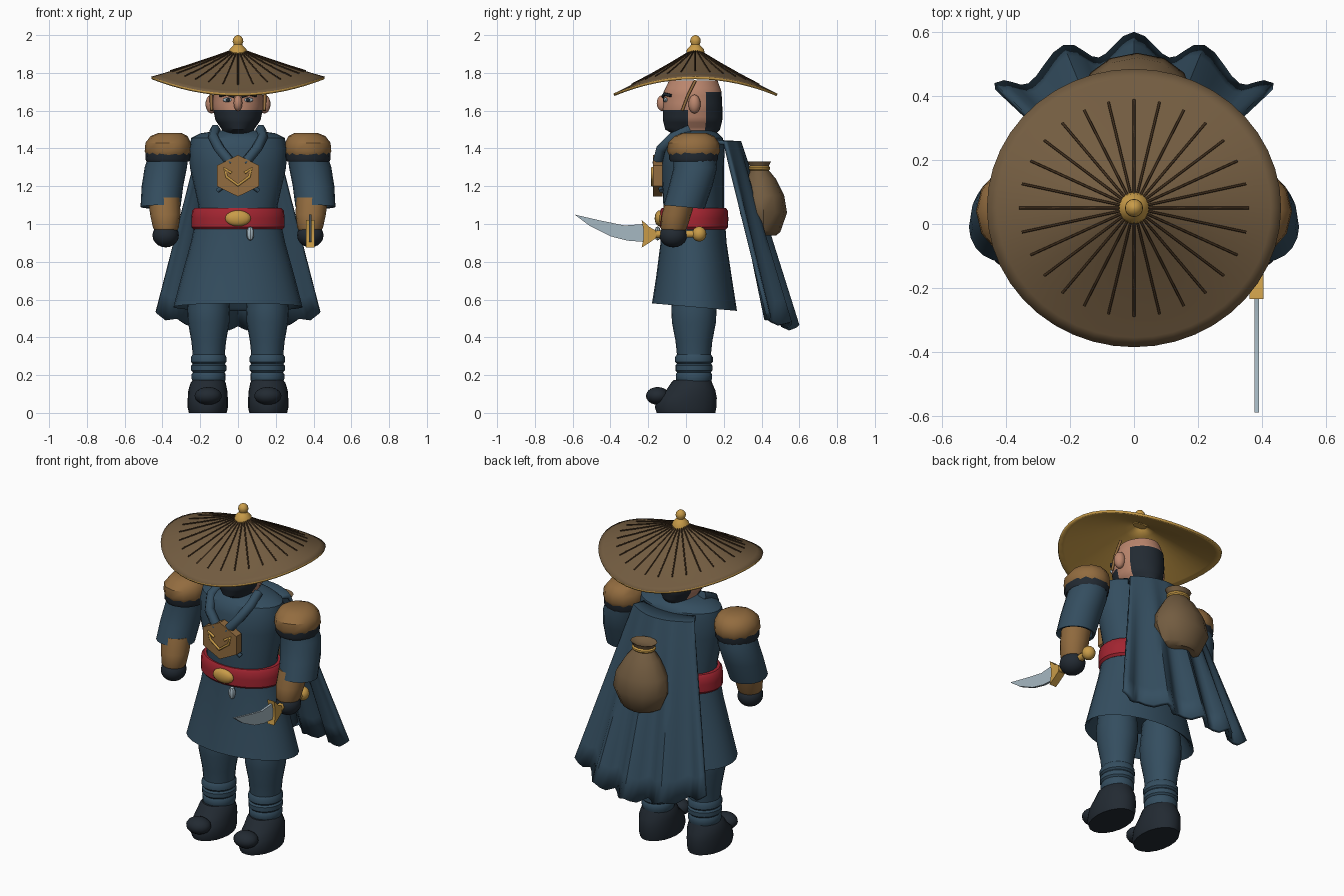
import bpy, bmesh, math
from mathutils import Vector

old = bpy.data.objects.get("Cube")
if old:
    bpy.data.objects.remove(old, do_unlink=True)

def material(name, r, g, b):
    m = bpy.data.materials.new(name)
    m.use_nodes = True
    m.diffuse_color = (r, g, b, 1)
    m.node_tree.nodes["Principled BSDF"].inputs["Base Color"].default_value = (r, g, b, 1)
    return m

BLUE = material("blue cloth", .034, .075, .115)
DARK = material("dark cloth", .016, .023, .032)
STRAW = material("brown straw", .17, .107, .052)
LEATHER = material("tan leather", .29, .15, .05)
RED = material("red sash", .36, .018, .03)
GOLD = material("gold", .58, .33, .065)
SKIN = material("skin", .5, .24, .155)
SILVER = material("steel", .38, .48, .54)
RIB = material("dark brown", .05, .027, .012)
made = []

def finish(name, bm, *mats, recalc=True):
    if recalc:
        bmesh.ops.recalc_face_normals(bm, faces=bm.faces)
    me = bpy.data.meshes.new(name)
    bm.to_mesh(me)
    bm.free()
    for m in mats:
        me.materials.append(m)
    ob = bpy.data.objects.new(name, me)
    bpy.context.collection.objects.link(ob)
    made.append(ob)
    return ob

def skin(rings, closed=True, caps=True):
    """Bridge rings of points into a surface."""
    bm = bmesh.new()
    vs = [[bm.verts.new(p) for p in ring] for ring in rings]
    n = len(vs[0])
    for a, b in zip(vs, vs[1:]):
        for i in range(n if closed else n - 1):
            j = (i + 1) % n
            bm.faces.new((a[i], a[j], b[j], b[i]))
    if caps:
        bm.faces.new(vs[0])
        bm.faces.new(vs[-1])
    return bm

def ellipse(z, cx, cy, rx, ry, tilt=0, n=20):
    ang = [2 * math.pi * i / n for i in range(n)]
    return [Vector((cx + rx * math.cos(a), cy + ry * math.sin(a), z + tilt * math.sin(a))) for a in ang]

def loft(name, sections, *mats, n=20, side=1):
    rings = [ellipse(s[0], s[1] * side, *s[2:], n=n) for s in sections]
    return finish(name, skin(rings), *mats)

def ball(name, loc, size, mat, seg=16):
    bm = bmesh.new()
    bmesh.ops.create_uvsphere(bm, u_segments=seg, v_segments=seg * 2 // 3, radius=1)
    for v in bm.verts:
        v.co = Vector(a * b for a, b in zip(v.co, size)) + Vector(loc)
    return finish(name, bm, mat)

def tube(name, paths, radius, mat):
    cu = bpy.data.curves.new(name, "CURVE")
    cu.dimensions = "3D"
    cu.bevel_depth = radius
    cu.bevel_resolution = 1
    cu.use_fill_caps = True
    for path in paths:
        sp = cu.splines.new("POLY")
        sp.points.add(len(path) - 1)
        for p, co in zip(sp.points, path):
            p.co = (*co, 1)
    cu.materials.append(mat)
    ob = bpy.data.objects.new(name, cu)
    bpy.context.collection.objects.link(ob)

def plate(name, pts, depth, mat):
    """Flat outline extruded along a depth vector, centred on the outline."""
    d = Vector(depth) / 2
    return finish(name, skin([[Vector(p) - d for p in pts], [Vector(p) + d for p in pts]]), mat)

# Straw hat: saddle-shaped cone with gold lining
def hat(q, a, lift=0):
    rim = 1.735 + .045 * math.cos(2 * a)
    z = 1.93 - (1.93 - rim) * (1.15 * q - .15 * q * q) + lift
    return Vector((.46 * q * math.cos(a), .05 + .435 * q * math.sin(a), z))

turn = [2 * math.pi * i / 44 for i in range(44)]
bm = skin([[hat(q, a) for a in turn] for q in (.02, .2, .4, .6, .8, .93, 1)], caps=False)
bmesh.ops.recalc_face_normals(bm, faces=bm.faces)
if sum(f.normal.z for f in bm.faces) < 0:
    bmesh.ops.reverse_faces(bm, faces=bm.faces)
mod = finish("hat", bm, STRAW, GOLD, recalc=False).modifiers.new("lining", "SOLIDIFY")
mod.thickness, mod.offset = .014, -1
mod.material_offset = mod.material_offset_rim = 1
ribs = [2 * math.pi * i / 28 for i in range(28)]
tube("hat_ribs", [[hat(q, a, .002) for q in (.08, .3, .55, .78)] for a in ribs], .004, RIB)
loft("hat_knob", [(z, 0, .05, r, r) for z, r in
     ((1.9, .05), (1.925, .045), (1.94, .03), (1.95, .022), (1.965, .028), (1.98, .027), (1.993, .017), (2, .005))], GOLD)

# Head with mask and hair coloured by region
profile = [(1.46, .05, .08, .09), (1.5, .035, .085, .145), (1.55, .035, .12, .157), (1.62, .035, .134, .157),
           (1.7, .035, .13, .153), (1.78, .04, .1, .12)]
rings = []
for a, b in zip(profile, profile[1:]):
    for k in range(4):
        z, cy, rx, ry = (u + (v - u) * k / 4 for u, v in zip(a, b))
        rings.append((z, 0, cy, rx, ry))
head = loft("head", rings, SKIN, DARK, n=40)
for f in head.data.polygons:
    c = f.center
    if (c.y < .01 and c.z < 1.61) or (c.y > .1 and c.z < 1.71):
        f.material_index = 1
ball("nose", (0, -.125, 1.64), (.023, .03, .042), SKIN)
for s, side in ((1, "left"), (-1, "right")):
    ball(side + "_ear", (.14 * s, .045, 1.635), (.032, .032, .05), SKIN)
    ball(side + "_eye", (.055 * s, -.108, 1.657), (.026, .01, .012), SILVER)
    ball(side + "_pupil", (.052 * s, -.117, 1.657), (.011, .006, .011), DARK)
    tube(side + "_eyebrow", [[(.02 * s, -.122, 1.675), (.06 * s, -.115, 1.688), (.095 * s, -.08, 1.68)]], .009, DARK)
    tube(side + "_hat_cord", [[(.136 * s, .05, 1.76), (.143 * s, .01, 1.68), (.14 * s, -.02, 1.6)]], .008, LEATHER)

# Tunic, skirt and sash
loft("tunic", [(1, 0, .04, .215, .16), (1.1, 0, .04, .21, .16), (1.3, 0, .035, .255, .165), (1.4, 0, .04, .258, .165),
     (1.455, 0, .045, .248, .15), (1.48, 0, .05, .2, .12), (1.495, 0, .05, .1, .09)], BLUE, n=28)
loft("skirt", [(1.04, 0, .04, .22, .165), (.9, 0, .04, .25, .175), (.72, 0, .042, .3, .2), (.56, 0, .045, .342, .225, -.02),
     (.575, 0, .045, .32, .205, -.02), (.7, 0, .04, .25, .16)], BLUE, n=28)
loft("sash", [(.972, 0, .042, .235, .17), (.985, 0, .042, .247, .181), (1.03, 0, .042, .247, .182), (1.07, 0, .042, .243, .18),
     (1.085, 0, .042, .23, .17)], RED, n=28)
ball("buckle", (0, -.14, 1.03), (.068, .026, .042), GOLD)
ball("sash_charm", (.065, -.15, .95), (.022, .018, .038), SILVER, seg=8)

# Collar and medallion
for s, side in ((1, "left"), (-1, "right")):
    tube(side + "_collar", [[(.12 * s, .02, 1.5), (.13 * s, -.07, 1.46), (.1 * s, -.13, 1.4), (.035 * s, -.15, 1.32)]], .029, BLUE)
    tube(side + "_medallion_strap", [[(.05 * s, -.14, 1.22), (.11 * s, -.13, 1.175)]], .013, BLUE)
hexagon = [(.128 * math.sin(math.pi * i / 3), -.15, 1.255 + .11 * math.cos(math.pi * i / 3)) for i in range(6)]
plate("medallion", hexagon, (0, .05, 0), LEATHER)
tube("medallion_emblem", [[(-.035, -.178, 1.27), (-.072, -.178, 1.295), (-.06, -.178, 1.25), (0, -.178, 1.205),
     (.06, -.178, 1.25), (.072, -.178, 1.295), (.035, -.178, 1.27)]], .008, GOLD)

# Arms, legs and boots, mirrored
for s, side in ((1, "left"), (-1, "right")):
    loft(side + "_shoulder_pad", [(1.365, .37, .04, .115, .13), (1.385, .37, .04, .124, .14), (1.43, .37, .04, .12, .135),
         (1.465, .365, .045, .098, .105), (1.483, .36, .045, .06, .06)], LEATHER, n=12, side=s)
    loft(side + "_shoulder_band", [(1.33, .372, .04, .112, .122), (1.345, .372, .04, .119, .13), (1.39, .37, .04, .117, .13)],
         DARK, n=16, side=s)
    loft(side + "_sleeve", [(1.4, .36, .045, .1, .11), (1.3, .382, .05, .112, .115), (1.2, .4, .025, .11, .115),
         (1.09, .41, -.01, .106, .108, -.01), (1.095, .408, -.012, .092, .094, -.01), (1.13, .4, -.005, .07, .08)], BLUE, side=s)
    loft(side + "_bracer", [(1.14, .392, -.025, .085, .08), (1.05, .385, -.05, .08, .078), (.98, .382, -.065, .068, .07),
         (.965, .382, -.065, .06, .062)], LEATHER, n=16, side=s)
    ball(side + "_hand", (.383 * s, -.067, .94), (.07, .074, .064), DARK)
    loft(side + "_leg", [(z, .155, .042, r, r * 1.06) for z, r in
         ((.7, .1), (.55, .113), (.48, .11), (.38, .092), (.31, .085), (.295, .094), (.27, .094), (.26, .085), (.25, .093),
          (.225, .093), (.215, .084), (.205, .09), (.18, .09), (.15, .08))], BLUE, side=s)
    loft(side + "_boot", [(0, .16, 0, .1, .155), (.03, .16, -.002, .107, .163), (.08, .16, .005, .106, .158),
         (.12, .16, .025, .103, .13), (.16, .158, .03, .093, .108), (.175, .157, .035, .08, .098)], DARK, side=s)
    ball(side + "_boot_toe", (.158 * s, -.15, .09), (.072, .062, .047), DARK)

# Curved dagger held in the left hand
edge = [(-.22, .905), (-.31, .912), (-.4, .935), (-.51, .99), (-.59, 1.05), (-.46, 1.02), (-.325, .992), (-.22, 1)]
plate("dagger_blade", [(.383, y, z) for y, z in edge], (.014, 0, 0), SILVER)
guard = [(-.235, .875), (-.195, .9), (-.16, .925), (-.16, .965), (-.195, .985), (-.235, 1.022), (-.225, .97), (-.225, .92)]
plate("dagger_guard", [(.383, y, z) for y, z in guard], (.045, 0, 0), GOLD)
tube("dagger_grip", [[(.383, -.2, .945), (.383, .07, .947)]], .022, GOLD)
ball("dagger_pommel", (.383, .07, .947), (.038, .038, .04), GOLD)

# Cape with folds growing toward the hem
def cape(s, t):
    edge_y, mid_y = .205 + .19 * t, .285 + .27 * t
    y = mid_y + (edge_y - mid_y) * s * s + .035 * t * math.cos(4 * math.pi * s)
    hem = .45 + .07 * s * s + .012 * math.cos(8 * math.pi * s)
    return Vector(((.2 + .235 * t) * s, y, 1.43 + (hem - 1.43) * t))

span = [i / 16 - 1 for i in range(33)]
yoke = [Vector((.17 * s, .15, 1.435)) for s in span]
rows = [yoke] + [[cape(s, i / 8) for s in span] for i in range(9)]
mod = finish("cape", skin(rows, closed=False, caps=False), BLUE).modifiers.new("thickness", "SOLIDIFY")
mod.thickness, mod.offset = .022, 0

# Sack carried on the back
loft("sack", [(.94, .01, .41, .09, .07), (.96, .01, .41, .125, .09), (1.06, .01, .41, .17, .125), (1.15, .01, .405, .155, .115),
     (1.24, .01, .395, .1, .08), (1.285, .01, .388, .062, .05), (1.305, .01, .388, .062, .05), (1.332, .01, .388, .08, .062),
     (1.315, .01, .388, .05, .035)], STRAW, n=12)
loft("sack_tie", [(1.282, .01, .388, .062, .05), (1.29, .01, .388, .07, .058), (1.3, .01, .388, .07, .058),
     (1.308, .01, .388, .062, .05)], GOLD, n=16)

# Smooth shading with sharp creases
bpy.ops.object.select_all(action="DESELECT")
for ob in made:
    ob.select_set(True)
bpy.context.view_layer.objects.active = made[0]
bpy.ops.object.shade_smooth_by_angle(angle=math.radians(35))
